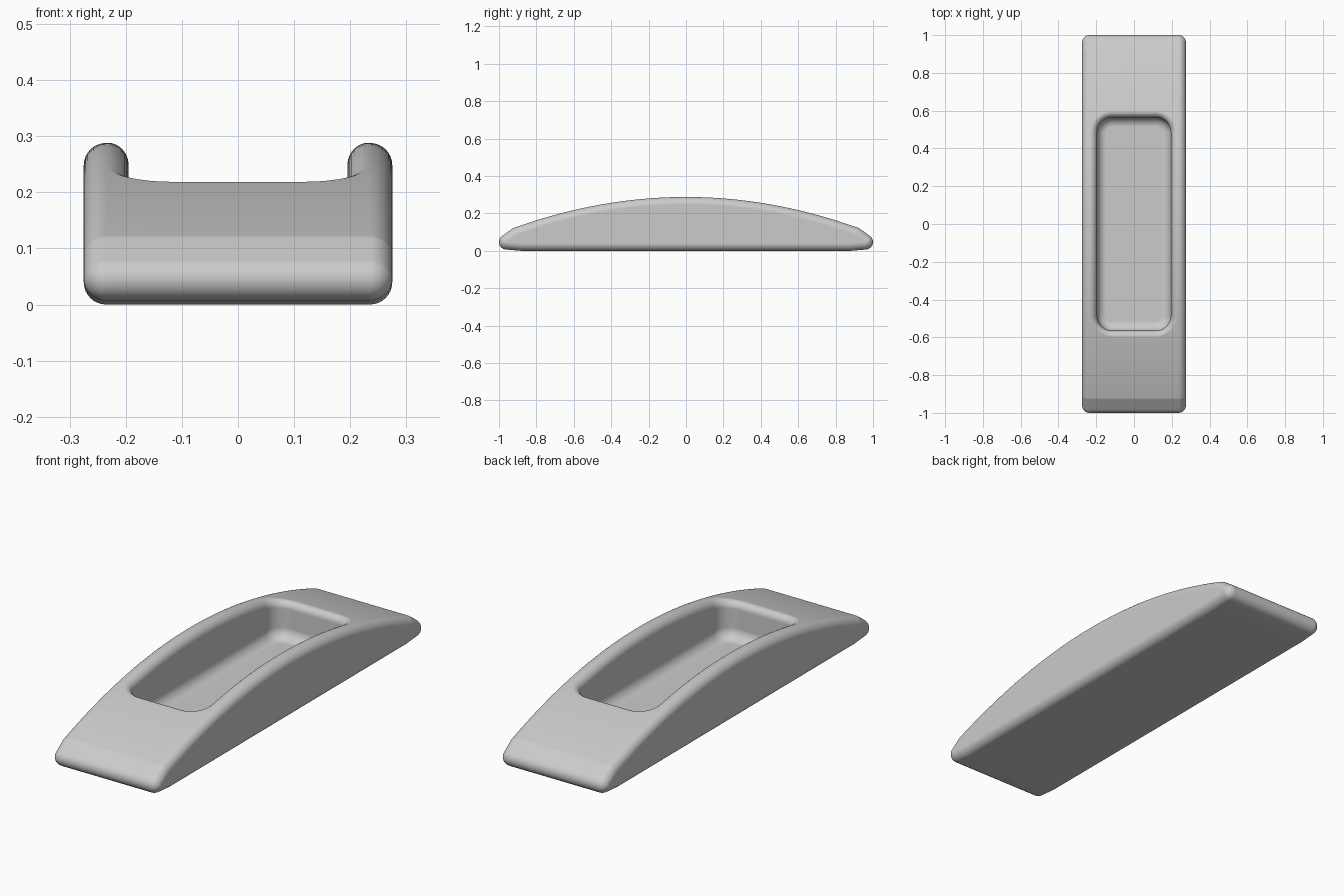
import bpy, bmesh
from math import sin, cos, atan2, radians, pi

cube = bpy.data.objects.get("Cube")
if cube:
    bpy.data.objects.remove(cube, do_unlink=True)

HALF_W, EDGE = 0.275, 0.04        # half width, edge rounding radius
POCKET_X, POCKET_Y, POCKET_R = 0.195, 0.565, 0.08
FLOOR, FILLET = 0.05, 0.05
STEPS = 8


def arch(y):
    return 0.288 - 0.195 * y * y


def mesh_from_loops(name, loops):
    """Skin a stack of closed loops and cap both ends."""
    bm = bmesh.new()
    rings = [[bm.verts.new(p) for p in loop] for loop in loops]
    n = len(rings[0])
    for a, b in zip(rings, rings[1:]):
        for i in range(n):
            j = (i + 1) % n
            bm.faces.new((a[i], a[j], b[j], b[i]))
    bm.faces.new(rings[0][::-1])
    bm.faces.new(rings[-1])
    bmesh.ops.remove_doubles(bm, verts=bm.verts, dist=1e-5)
    bmesh.ops.recalc_face_normals(bm, faces=bm.faces)
    mesh = bpy.data.meshes.new(name)
    bm.to_mesh(mesh)
    bm.free()
    obj = bpy.data.objects.new(name, mesh)
    bpy.context.collection.objects.link(obj)
    return obj


# Core profile of one half: y, z and outward normal angle
half = []
for i in range(25):
    y = 0.92 * i / 24
    a = atan2(1, 0.39 * y)
    half.append((y - EDGE * cos(a), arch(y) - EDGE * sin(a), a))
ny, nz, _ = half[-1]
half += [(ny, nz, radians(a)) for a in (65, 60, 55)]
half += [(0.96, 0.047, radians(a)) for a in range(55, -81, -15)]
half += [(0.96, 0.047, radians(-85)), (0.88, EDGE, radians(-90))]
profile = half + [(-y, z, pi - a) for y, z, a in half[:0:-1]]


def section(x, r):
    return [(x, y + r * cos(a), z + r * sin(a)) for y, z, a in profile]


# Arched body with rounded sides
angles = [pi / 2 * i / STEPS for i in range(STEPS + 1)]
inner = HALF_W - EDGE
sides = [(inner + EDGE * sin(t), EDGE * cos(t)) for t in angles]
loops = [section(-x, r) for x, r in reversed(sides)] + [section(x, r) for x, r in sides]
body = mesh_from_loops("arched_body", loops)


def pocket_loop(d, height):
    """Rounded rectangle grown by d, with height as a function of y."""
    r = POCKET_R + d
    cx, cy = POCKET_X - POCKET_R, POCKET_Y - POCKET_R
    pts = []
    for k, (sx, sy) in enumerate(((1, 1), (-1, 1), (-1, -1), (1, -1))):
        for t in angles:
            a = t + k * pi / 2
            pts.append((sx * cx + r * cos(a), sy * cy + r * sin(a)))
        if k % 2:                 # subdivide the long sides along the arch
            x, y0 = pts[-1]
            pts += [(x, y0 + (-sy * cy - y0) * i / 24) for i in range(1, 24)]
    return [(x, y, height(y)) for x, y in pts]


# Pocket cutter: filleted floor, straight wall, flared rim
cut = [pocket_loop(-FILLET * (1 - sin(t)), lambda y, t=t: FLOOR + FILLET * (1 - cos(t)))
       for t in angles]
cut += [pocket_loop(EDGE * (1 - cos(t)), lambda y, t=t: arch(y) - EDGE + EDGE * sin(t) + 0.001)
        for t in angles]
cut.append(pocket_loop(EDGE, lambda y: 0.4))
cutter = mesh_from_loops("pocket_cutter", cut)
cutter.hide_render = True

bpy.ops.object.select_all(action="DESELECT")
bpy.context.view_layer.objects.active = body
body.select_set(True)
boolean = body.modifiers.new("pocket", "BOOLEAN")
boolean.operation = "DIFFERENCE"
boolean.solver = "EXACT"
boolean.object = cutter
bpy.ops.object.modifier_apply(modifier=boolean.name)
bpy.data.objects.remove(cutter, do_unlink=True)

# Plain grey finish with smooth shading
grey = bpy.data.materials.new("plain_grey")
grey.use_nodes = True
colour = (0.6, 0.6, 0.6, 1)
grey.diffuse_color = colour
grey.node_tree.nodes["Principled BSDF"].inputs["Base Color"].default_value = colour
body.data.materials.clear()
body.data.materials.append(grey)
bpy.ops.object.shade_smooth_by_angle(angle=radians(35))
weighted = body.modifiers.new("clean_normals", "WEIGHTED_NORMAL")
weighted.keep_sharp = True
